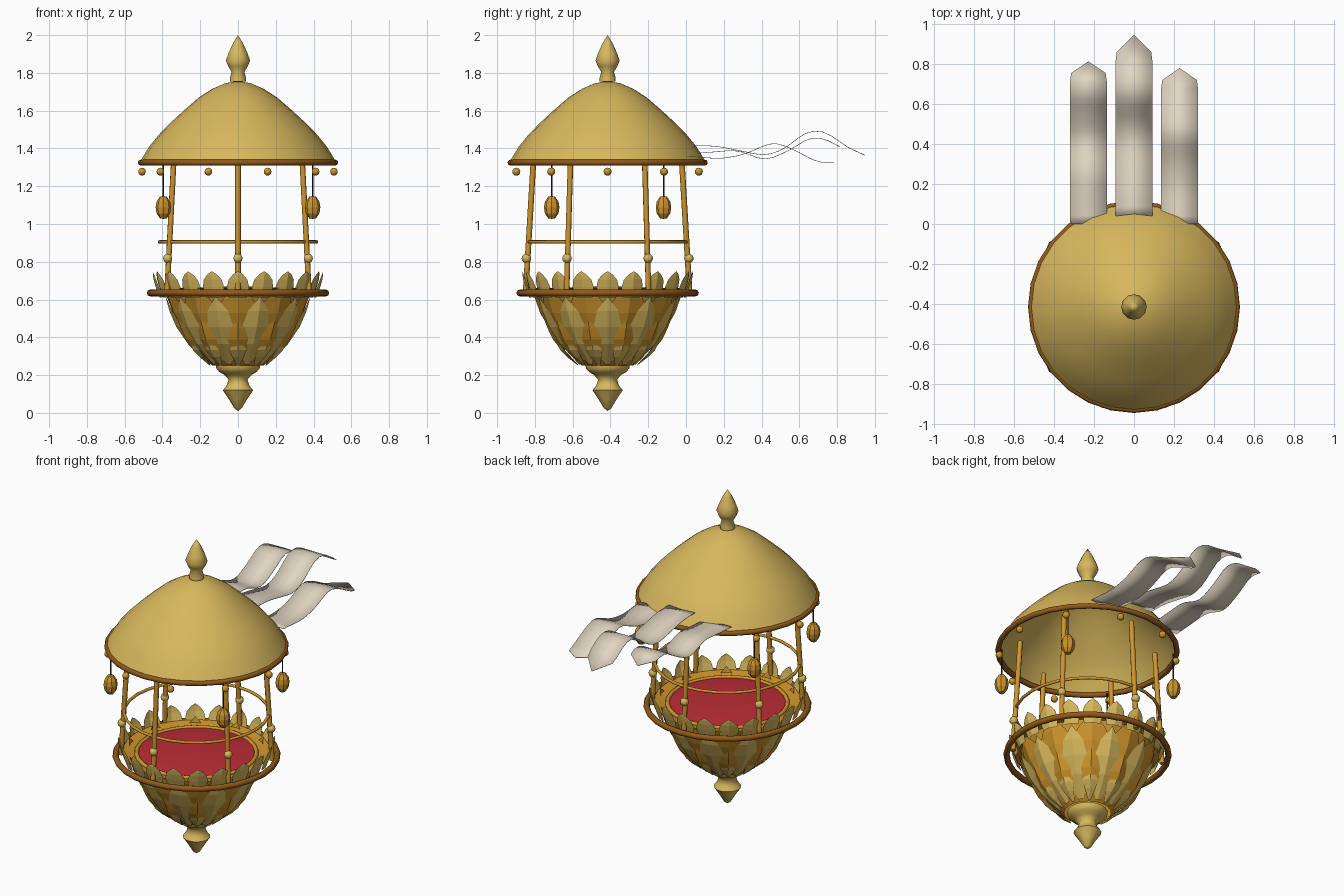
import bpy, bmesh, math
from math import sin, cos, pi, radians
from mathutils import Vector

if "Cube" in bpy.data.objects:
    bpy.data.objects.remove(bpy.data.objects["Cube"])

AXIS_Y = -0.415  # the carriage's vertical axis
FRONT = -pi / 2


def material(name, colour):
    m = bpy.data.materials.new(name)
    m.use_nodes = True
    m.diffuse_color = (*colour, 1)
    m.node_tree.nodes["Principled BSDF"].inputs["Base Color"].default_value = (*colour, 1)
    return m


pale_gold = material("pale gold", (0.69, 0.48, 0.11))
amber = material("amber gold", (0.62, 0.30, 0.025))
bronze = material("bronze brown", (0.28, 0.10, 0.01))
crimson = material("crimson cloth", (0.50, 0.025, 0.037))
cream = material("cream silk", (0.76, 0.67, 0.54))
dark = material("dark cord", (0.03, 0.02, 0.015))


def polar(r, a, z):
    return Vector((r * cos(a), AXIS_Y + r * sin(a), z))


def finish(name, bm, mat, smooth=None):
    mesh = bpy.data.meshes.new(name)
    bm.to_mesh(mesh)
    bm.free()
    mesh.materials.append(mat)
    ob = bpy.data.objects.new(name, mesh)
    bpy.context.collection.objects.link(ob)
    if smooth:
        bpy.ops.object.select_all(action="DESELECT")
        ob.select_set(True)
        bpy.context.view_layer.objects.active = ob
        bpy.ops.object.shade_smooth_by_angle(angle=radians(smooth))
    return ob


def lathe(name, profile, mat, sides=24, smooth=40, centre=None, closed=False):
    """Spin (radius, z) points around a vertical axis."""
    cx, cy = centre or (0, AXIS_Y)
    bm = bmesh.new()
    rings = []
    for r, z in profile:
        n = sides if r > 0 else 1
        rings.append([bm.verts.new((cx + r * cos(2 * pi * i / n), cy + r * sin(2 * pi * i / n), z))
                      for i in range(n)])
    pairs = list(zip(rings, rings[1:]))
    if closed:
        pairs.append((rings[-1], rings[0]))
    for a, b in pairs:
        for i in range(sides):
            j = (i + 1) % sides
            loop = [a[i % len(a)], a[j % len(a)], b[j % len(b)], b[i % len(b)]]
            bm.faces.new(list(dict.fromkeys(loop)))
    bmesh.ops.recalc_face_normals(bm, faces=bm.faces)
    return finish(name, bm, mat, smooth)


def ring(name, r, z, thick, mat, sides=28):
    section = [(r + thick * cos(k * pi / 4), z + thick * sin(k * pi / 4)) for k in range(8)]
    return lathe(name, section, mat, sides, 50, closed=True)


def rod(name, p, q, r, mat, sides=8):
    bm = bmesh.new()
    bmesh.ops.create_cone(bm, cap_ends=True, segments=sides, radius1=r, radius2=r, depth=(q - p).length)
    bmesh.ops.rotate(bm, verts=bm.verts, matrix=(q - p).to_track_quat("Z", "Y").to_matrix())
    bmesh.ops.translate(bm, verts=bm.verts, vec=(p + q) / 2)
    return finish(name, bm, mat, 50)


def ball(name, p, r, mat):
    bm = bmesh.new()
    bmesh.ops.create_uvsphere(bm, u_segments=10, v_segments=8, radius=r)
    bmesh.ops.translate(bm, verts=bm.verts, vec=p)
    return finish(name, bm, mat, 60)


def interpolate(points, x):
    for (x0, y0), (x1, y1) in zip(points, points[1:]):
        if x <= x1:
            break
    return y0 + (y1 - y0) * (x - x0) / (x1 - x0)


def petals(name, count, z0, z1, width, radius_at, lift, mat, outline, offset=0):
    """A ring of pointed, centre-creased petals following a wall profile."""
    bm = bmesh.new()
    for i in range(count):
        a = FRONT + (i + offset) * 2 * pi / count
        rows = []
        for t, w in outline:
            z = z0 + t * (z1 - z0)
            r = radius_at(z)
            half = w * width / 2 / r
            row = [polar(r, a - half, z), polar(r + lift * w, a, z), polar(r, a + half, z)]
            rows.append([bm.verts.new(p) for p in (row if w else row[1:2])])
        for lo, hi in zip(rows, rows[1:]):
            for k in (0, 1):
                loop = [lo[min(k, len(lo) - 1)], lo[min(k + 1, len(lo) - 1)],
                        hi[min(k + 1, len(hi) - 1)], hi[min(k, len(hi) - 1)]]
                bm.faces.new(list(dict.fromkeys(loop)))
    return finish(name, bm, mat)


# Roof: dome shell, rim and top finial
lathe("dome", [(0.522, 1.325), (0.47, 1.41), (0.417, 1.475), (0.353, 1.54), (0.282, 1.605), (0.207, 1.67),
               (0.137, 1.715), (0.068, 1.745), (0, 1.757)], pale_gold, 28, 60)
ring("dome_rim", 0.514, 1.325, 0.016, bronze)
lathe("top_finial", [(0, 1.75), (0.043, 1.755), (0.043, 1.77), (0.034, 1.805), (0.052, 1.835), (0.064, 1.865),
                     (0.05, 1.905), (0.025, 1.96), (0, 2.0)], pale_gold, 12, 50)

# Ten beads and four lanterns under the rim
for i in range(10):
    ball("rim_bead", polar(0.508, i * pi / 5, 1.277), 0.021, amber)
for sx in (-1, 1):
    for sy in (-1, 1):
        x, y = sx * 0.395, AXIS_Y + sy * 0.296
        rod("lantern_cord", Vector((x, y, 1.14)), Vector((x, y, 1.32)), 0.004, dark, 6)
        lathe("lantern", [(0, 1.148), (0.018, 1.145), (0.036, 1.118), (0.041, 1.088), (0.036, 1.056),
                          (0.018, 1.03), (0, 1.027)], amber, 8, None, (x, y))

# Six leaning posts with knobs, tied by a rail
for i in range(6):
    a = FRONT + i * pi / 3
    rod("post", polar(0.435, a, 0.62), polar(0.392, a, 1.345), 0.015, amber)
    ball("post_knob", polar(0.43, a, 0.818), 0.025, pale_gold)
ring("hand_rail", 0.416, 0.905, 0.009, amber)

# Basket: bowl, rim, sloping ledge, seat and finial
WALL = [(0.24, 0.13), (0.28, 0.18), (0.34, 0.232), (0.40, 0.272), (0.50, 0.331), (0.60, 0.374), (0.70, 0.41)]


def wall(z):
    return interpolate(WALL, z)


lathe("bowl", [(wall(z) - 0.008, z) for z in (0.25, 0.28, 0.34, 0.4, 0.5, 0.6, 0.65)], amber, 20, None)
ring("basket_rim", 0.465, 0.635, 0.018, bronze)
ring("seat_border", 0.345, 0.648, 0.013, amber)
lathe("seat_ledge", [(0.34, 0.642), (0.425, 0.66)], amber)
lathe("seat_cushion", [(0.34, 0.63), (0.335, 0.65), (0.25, 0.662), (0.12, 0.668), (0, 0.67)], crimson, 32, 60)
lathe("bottom_finial", [(0, 0.255), (0.117, 0.255), (0.115, 0.235), (0.098, 0.216), (0.074, 0.203), (0.05, 0.176),
                        (0.06, 0.145), (0.08, 0.12), (0.05, 0.075), (0.02, 0.025), (0, 0.01)], pale_gold, 16, 60)

# Overlapping kite-shaped bowl petals, then the upright crown
KITE = [(0, 0.15), (0.3, 0.68), (0.55, 1), (0.78, 0.6), (1, 0)]
petals("upper_petals", 10, 0.33, 0.69, 0.25, wall, 0.014, amber, KITE)
petals("middle_petals", 10, 0.255, 0.62, 0.19, lambda z: wall(z) + 0.004, 0.018, pale_gold, KITE, 0.5)
petals("lower_petals", 10, 0.255, 0.5, 0.13, lambda z: wall(z) + 0.007, 0.018, amber, KITE)
petals("base_petals", 10, 0.25, 0.4, 0.09, lambda z: wall(z) + 0.01, 0.015, pale_gold, KITE)
petals("crown_petals", 20, 0.61, 0.75, 0.118, lambda z: 0.405 + 0.33 * (z - 0.61), 0.012, pale_gold,
       [(0, 0.8), (0.4, 1), (0.68, 0.85), (0.88, 0.45), (1, 0)])

# Silk streamers flowing from the back of the dome, as (y, z) waves
STREAMERS = {
    0.0: [(0.04, 1.415), (0.16, 1.413), (0.3, 1.385), (0.42, 1.36), (0.53, 1.4), (0.6, 1.465),
          (0.675, 1.5), (0.76, 1.478), (0.86, 1.4), (0.945, 1.365)],
    -0.228: [(0, 1.37), (0.13, 1.38), (0.27, 1.392), (0.42, 1.335), (0.55, 1.39), (0.66, 1.463),
             (0.755, 1.445), (0.812, 1.41)],
    0.228: [(0, 1.36), (0.18, 1.345), (0.3, 1.365), (0.46, 1.435), (0.56, 1.4), (0.66, 1.345),
            (0.72, 1.32), (0.78, 1.328)],
}
for x, path in STREAMERS.items():
    bm = bmesh.new()
    first, shoulder, tip = path[0][0], path[-2][0], path[-1]
    steps = 18
    rows = []
    for i in range(steps + 1):
        y = first + (shoulder - first) * i / steps
        # average neighbouring heights to round the wave
        z = sum(interpolate(path, min(max(y + d, first), tip[0])) for d in (-0.04, -0.02, 0, 0.02, 0.04)) / 5
        half = 0.086 if i == steps else 0.092
        rows.append([bm.verts.new((x + s * half, y, z)) for s in (-1, 1)])
    for a, b in zip(rows, rows[1:]):
        bm.faces.new((a[0], a[1], b[1], b[0]))
    bm.faces.new((*rows[-1], bm.verts.new((x, *tip))))
    streamer = finish("streamer", bm, cream, 180)
    cloth = streamer.modifiers.new("cloth", "SOLIDIFY")
    cloth.thickness = 0.003
    cloth.offset = 0
